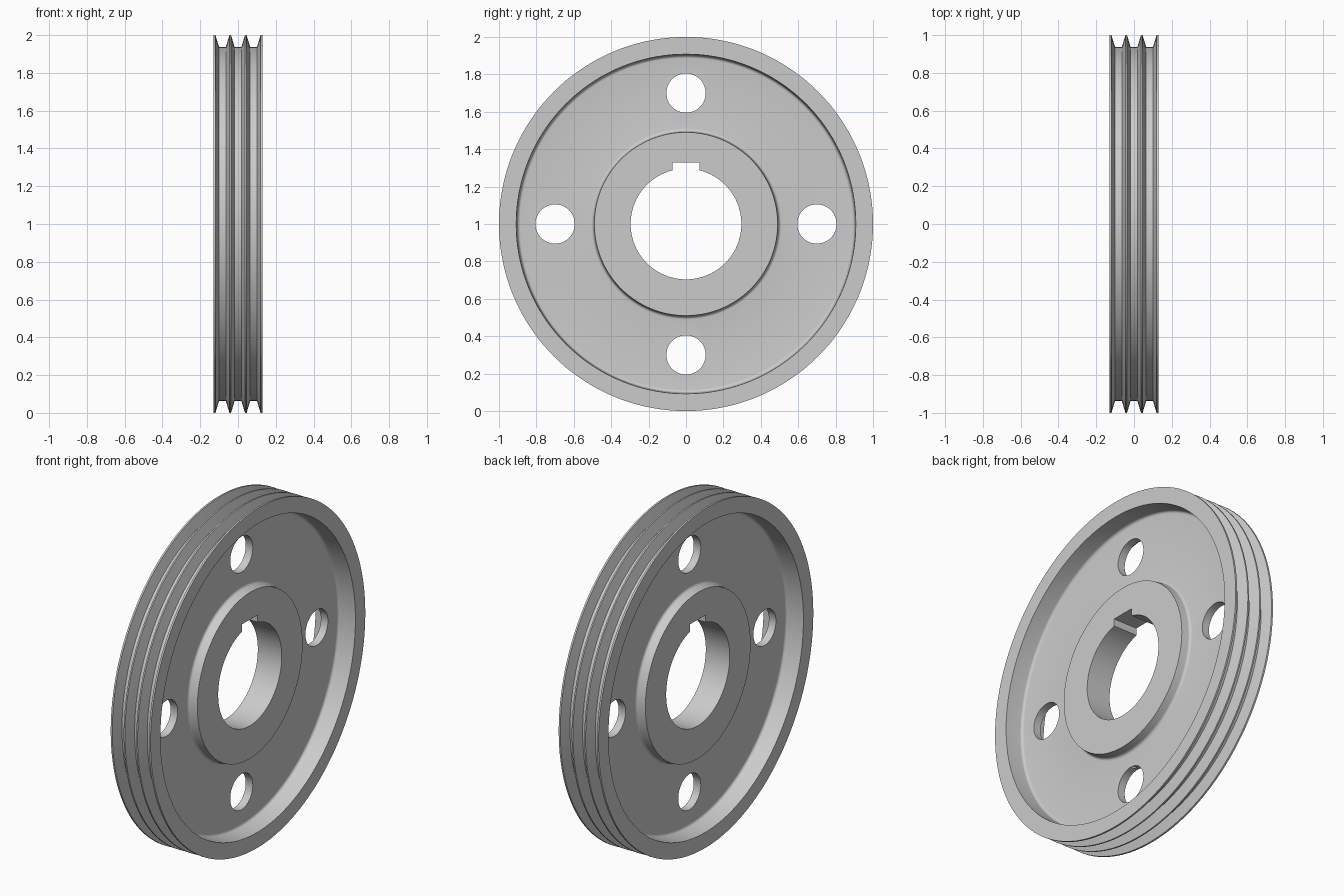
import bpy, bmesh
from math import sin, cos, pi, radians

if "Cube" in bpy.data.objects:
    bpy.data.objects.remove(bpy.data.objects["Cube"])

HALF, HUB, WEB = 0.13, 0.078, 0.023     # half widths of rim, hub, web
R_OUT, R_GROOVE, R_BORE = 1.0, 0.937, 0.296
PITCH, SEG = 0.0825, 144


def fillet(cx, cr, rad, a0, a1, n=5):
    """Arc points (x, r) in the half section."""
    return [(cx + rad * cos(radians(a0 + (a1 - a0) * i / n)),
             cr + rad * sin(radians(a0 + (a1 - a0) * i / n))) for i in range(n + 1)]


# One side of the section, bore to rim: hub face, web, rim wall
f = 0.016
side = [(HUB, R_BORE), (HUB, 0.490)]
side += fillet(WEB + f, 0.495 + f, f, 270, 180)
side += fillet(WEB + f, 0.902 - f, f, 180, 90)
side += [(HALF, 0.908), (HALF, R_OUT)]

# Three belt grooves across the rim, right to left
grooves = []
for c in (PITCH, 0, -PITCH):
    grooves += [(c + 0.037, R_OUT), (c + 0.018, R_GROOVE),
                (c - 0.018, R_GROOVE), (c - 0.037, R_OUT)]
profile = side + grooves + [(-x, r) for x, r in reversed(side)]

# Revolve the section around the x axis
bm = bmesh.new()
rings = []
for k in range(SEG):
    a = 2 * pi * k / SEG
    rings.append([bm.verts.new((x, r * sin(a), 1 + r * cos(a))) for x, r in profile])
n = len(profile)
for k in range(SEG):
    p, q = rings[k], rings[(k + 1) % SEG]
    for i in range(n):
        j = (i + 1) % n
        bm.faces.new((p[i], p[j], q[j], q[i]))
bmesh.ops.recalc_face_normals(bm, faces=bm.faces)
mesh = bpy.data.meshes.new("pulley_wheel")
bm.to_mesh(mesh)
bm.free()
wheel = bpy.data.objects.new("pulley_wheel", mesh)
bpy.context.collection.objects.link(wheel)

# Cutters: four web holes and the keyway
cutters = []
for k in range(4):
    a = k * pi / 2
    bpy.ops.mesh.primitive_cylinder_add(vertices=48, radius=0.105, depth=0.6,
        location=(0, 0.7 * sin(a), 1 + 0.7 * cos(a)), rotation=(0, pi / 2, 0))
    cutters.append(bpy.context.object)
bpy.ops.mesh.primitive_cube_add(size=1, location=(0, 0, 1.23))
bpy.context.object.scale = (0.6, 0.144, 0.2)
cutters.append(bpy.context.object)

for i, c in enumerate(cutters):
    c.name = "keyway_cutter" if i == 4 else "hole_cutter"
    c.hide_render = True
    m = wheel.modifiers.new("cut", 'BOOLEAN')
    m.operation, m.solver, m.object = 'DIFFERENCE', 'EXACT', c

bpy.ops.object.select_all(action='DESELECT')
wheel.select_set(True)
bpy.context.view_layer.objects.active = wheel
for m in list(wheel.modifiers):
    bpy.ops.object.modifier_apply(modifier=m.name)
for c in cutters:
    bpy.data.objects.remove(c)
bpy.ops.object.shade_smooth_by_angle(angle=radians(30))
